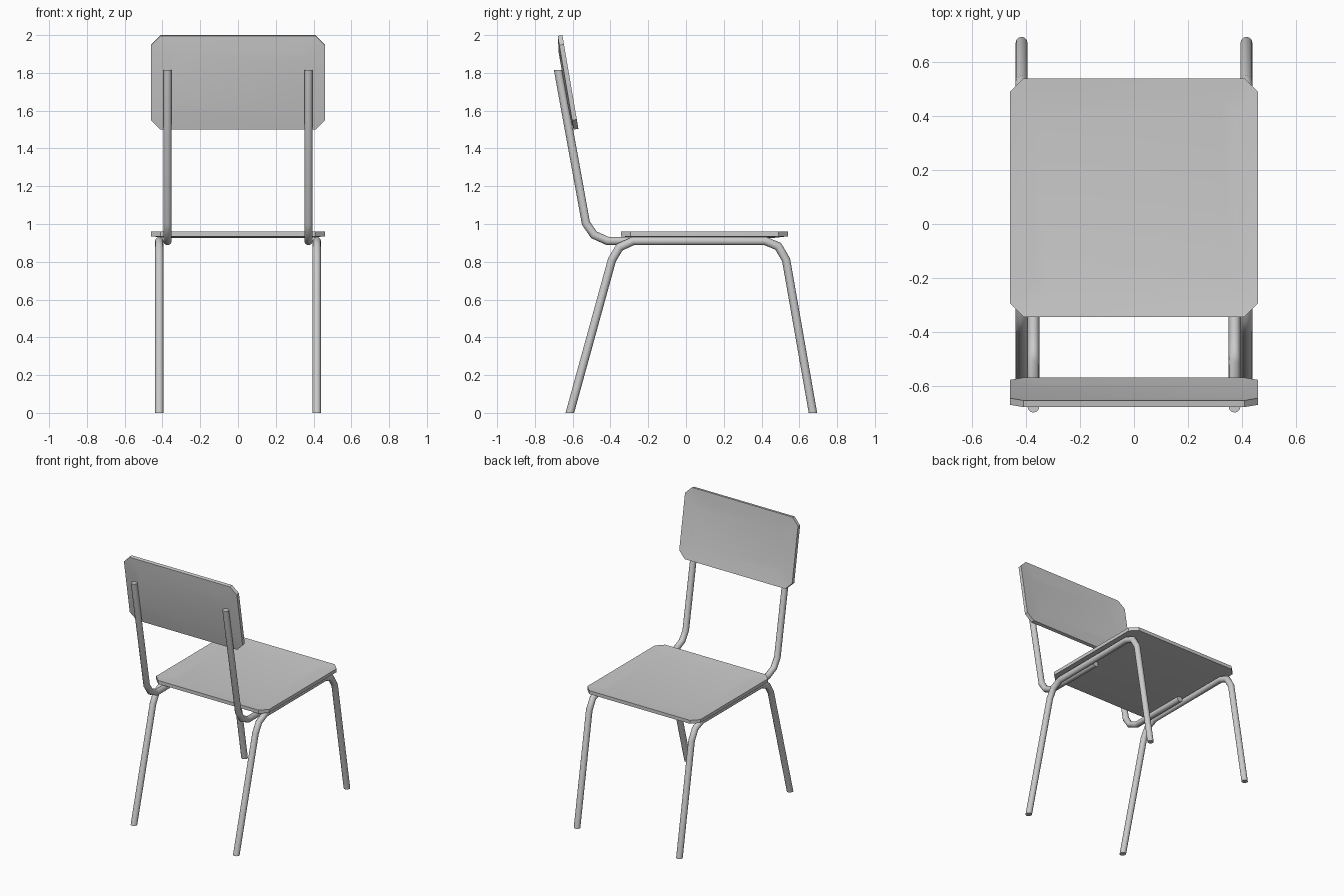
import bpy, bmesh, math
from mathutils import Vector

if "Cube" in bpy.data.objects:
    bpy.data.objects.remove(bpy.data.objects["Cube"])

R = 0.022       # tube radius
SIDES = 12


def finish(name, bm, angle):
    bmesh.ops.recalc_face_normals(bm, faces=bm.faces)
    me = bpy.data.meshes.new(name)
    bm.to_mesh(me)
    bm.free()
    ob = bpy.data.objects.new(name, me)
    bpy.context.collection.objects.link(ob)
    bpy.ops.object.select_all(action='DESELECT')
    ob.select_set(True)
    bpy.context.view_layer.objects.active = ob
    bpy.ops.object.shade_smooth_by_angle(angle=math.radians(angle))
    return ob


def bridge(bm, a, b):
    n = len(a)
    for i in range(n):
        bm.faces.new((a[i], a[(i + 1) % n], b[(i + 1) % n], b[i]))


def tube(name, x, path):
    """Mitred round tube in the plane x; steep ends are cut level."""
    bm = bmesh.new()
    pts = [Vector(p) for p in path]
    rings = []
    for i, p in enumerate(pts):
        d0 = (p - pts[max(i - 1, 0)]) if i else pts[1] - p
        d1 = (pts[i + 1] - p) if i < len(pts) - 1 else d0
        n0, n1 = (Vector((-d.y, d.x)).normalized() for d in (d0, d1))
        m = (n0 + n1).normalized()
        m /= m.dot(n0)
        if i in (0, len(pts) - 1) and abs(n0.x) > 0.5:
            m = Vector((1 / n0.x, 0))
        ring = []
        for k in range(SIDES):
            t = 2 * math.pi * k / SIDES
            q = p + m * R * math.sin(t)
            ring.append(bm.verts.new((x + R * math.cos(t), q.x, q.y)))
        rings.append(ring)
    for a, b in zip(rings, rings[1:]):
        bridge(bm, a, b)
    bm.faces.new(rings[0])
    bm.faces.new(rings[-1])
    return finish(name, bm, 50)


def panel(name, w, l, thick, location, tilt=0.0, cut=0.05, inset=0.09, dish=0.01):
    """Clipped-corner sheet, slightly dished in the middle."""
    bm = bmesh.new()

    def loop(shrink, z):
        x, y = w / 2 - shrink, l / 2 - shrink
        c = [(x, y - cut), (x - cut, y), (-x + cut, y), (-x, y - cut),
             (-x, -y + cut), (-x + cut, -y), (x - cut, -y), (x, -y + cut)]
        return [bm.verts.new((a, b, z)) for a, b in c]

    loops = [loop(inset, -dish), loop(0, 0), loop(0, -thick), loop(inset, -thick - dish)]
    for a, b in zip(loops, loops[1:]):
        bridge(bm, a, b)
    bm.faces.new(loops[0])
    bm.faces.new(loops[-1])
    ob = finish(name, bm, 30)
    ob.location = location
    ob.rotation_euler.x = tilt
    return ob


# Seat and backrest
panel("seat", 0.92, 0.885, 0.025, (0, 0.098, 0.96))
panel("backrest", 0.92, 0.503, 0.025, (0, -0.612, 1.752), math.radians(-80.3))

# Bent tubes: leg frames outside, backrest supports just inside them
LEG = [(-0.615, 0), (-0.392, 0.81), (-0.352, 0.877), (-0.28, 0.91),
       (0.42, 0.91), (0.488, 0.882), (0.53, 0.81), (0.672, 0)]
SUPPORT = [(-0.677, 1.815), (-0.53, 1.005), (-0.488, 0.943),
           (-0.415, 0.91), (0.04, 0.91)]
for side, s in (("left", -1), ("right", 1)):
    tube("leg_frame_" + side, s * 0.417, LEG)
    tube("back_support_" + side, s * 0.373, SUPPORT)
